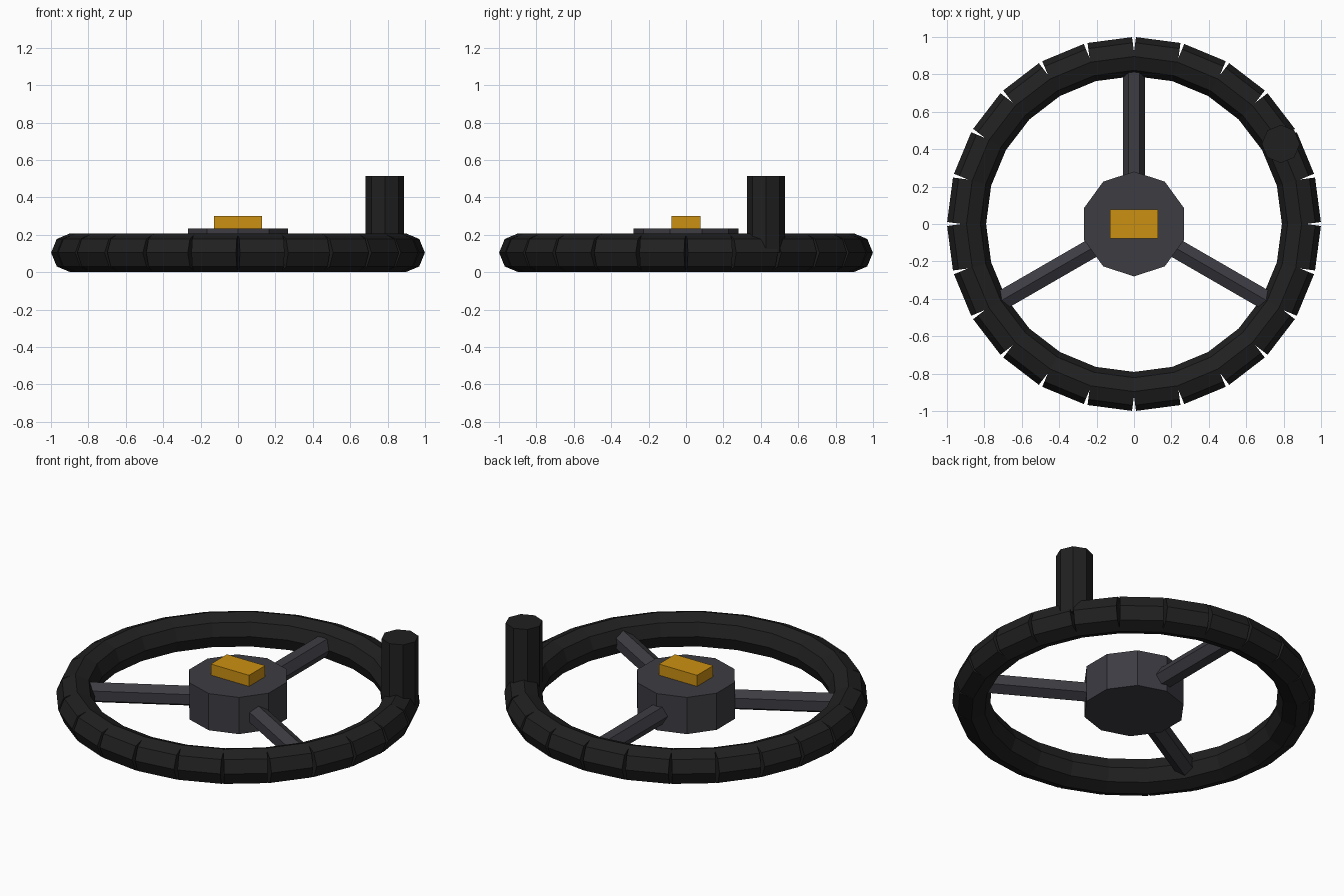
import bpy, math
from mathutils import Vector, Matrix

if "Cube" in bpy.data.objects:
    bpy.data.objects.remove(bpy.data.objects["Cube"])


def material(name, rgb):
    m = bpy.data.materials.new(name)
    m.diffuse_color = (*rgb, 1)
    m.use_nodes = True
    m.node_tree.nodes["Principled BSDF"].inputs["Base Color"].default_value = m.diffuse_color
    return m


BLACK = material("black_rubber", (0.0145, 0.0145, 0.0145))
GREY = material("dark_grey_metal", (0.046, 0.045, 0.055))
GOLD = material("amber", (0.60, 0.28, 0.006))


def prism(name, a, b, radius, sides, mat, first=0.0):
    """Flat-faced closed prism from a to b; first = angle of the first corner."""
    a, b = Vector(a), Vector(b)
    axis = (b - a).normalized()
    up = Vector((0, 1, 0)) if abs(axis.z) > 0.9 else Vector((0, 0, 1))
    side = up.cross(axis)
    verts = []
    for end in (a, b):
        for i in range(sides):
            t = first + math.tau * i / sides
            verts.append(end + radius * (math.cos(t) * up + math.sin(t) * side))
    faces = [tuple(reversed(range(sides))), tuple(range(sides, 2 * sides))]
    for i in range(sides):
        j = (i + 1) % sides
        faces.append((i, j, j + sides, i + sides))
    mesh = bpy.data.meshes.new(name)
    mesh.from_pydata(verts, [], faces)
    mesh.materials.append(mat)
    obj = bpy.data.objects.new(name, mesh)
    bpy.context.collection.objects.link(obj)
    return obj


RIM_R, TUBE_R, RIM_Z = 0.888, 0.104, 0.104

# Rim: 24 straight octagonal grips with small outer gaps
for i in range(24):
    t = math.radians(7.5 + 15 * i)
    mid = Vector((RIM_R * math.cos(t), RIM_R * math.sin(t), RIM_Z))
    half = Vector((-math.sin(t), math.cos(t), 0)) * 0.12
    prism(f"rim_grip_{i + 1}", mid - half, mid + half, TUBE_R, 8, BLACK)

# Hub
prism("hub", (0, 0, 0.012), (0, 0, 0.234), 0.28, 10, GREY)

# Spokes: back one has a flat on top, the side ones a ridge on top
for name, deg, first in (("back", 90, math.pi / 6), ("left", 210, 0), ("right", 330, 0)):
    t = math.radians(deg)
    prism(name + "_spoke", (0, 0, RIM_Z),
          (0.82 * math.cos(t), 0.82 * math.sin(t), RIM_Z), 0.06, 6, GREY, first)

# Upright knob on the rim
prism("knob", (0.785, 0.428, RIM_Z), (0.785, 0.428, 0.515), 0.102, 8, BLACK)

# Centre badge block
bpy.ops.mesh.primitive_cube_add(size=1, location=(0, 0, 0.267))
badge = bpy.context.object
badge.name = "centre_block"
badge.data.transform(Matrix.Diagonal((0.256, 0.154, 0.068, 1)))
badge.data.materials.append(GOLD)
